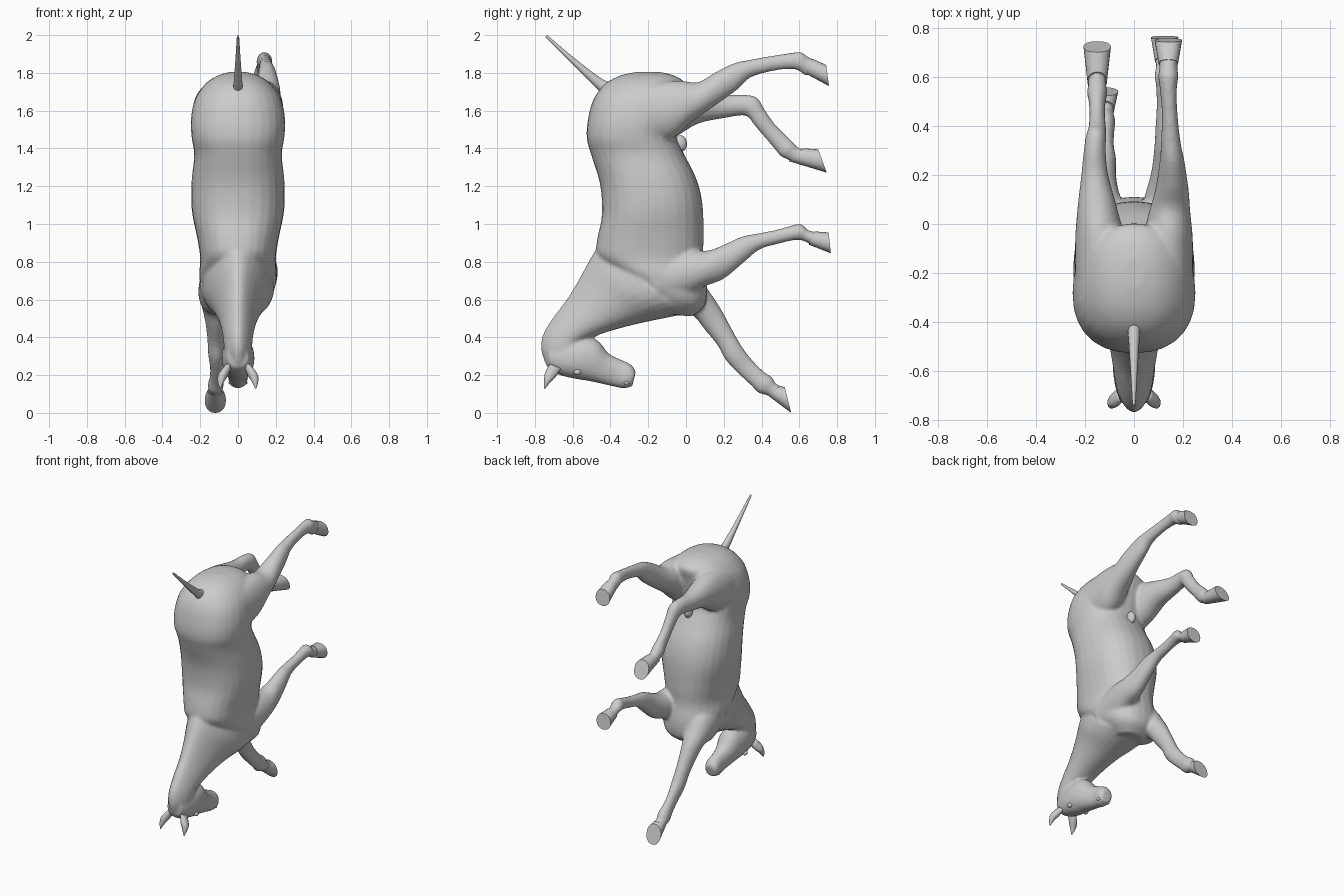
import bpy, bmesh, math
from mathutils import Vector


def spline(rows, steps):
    """Catmull-Rom through rows of numbers."""
    rows = [Vector(r) for r in rows]
    out = []
    for i in range(len(rows) - 1):
        a, b = rows[max(i - 1, 0)], rows[i]
        c, d = rows[i + 1], rows[min(i + 2, len(rows) - 1)]
        for s in range(steps):
            t = s / steps
            out.append(0.5 * (2 * b + (c - a) * t + (2 * a - 5 * b + 4 * c - d) * t * t
                              + (3 * b - a - 3 * c + d) * t ** 3))
    return out + [rows[-1]]


def loft(bm, rows, x=None, n=28, steps=4, power=2.0, egg=0.0):
    """Rows: edge A (y, z), edge B (y, z), half width, x centre."""
    rows = [tuple(r) + ((x or 0.0,) if len(r) == 5 else ()) for r in rows]
    rings = []
    for y1, z1, y2, z2, w, cx in spline(rows, steps):
        ring = []
        for k in range(n):
            t = 2 * math.pi * k / n
            c, s = math.cos(t), math.sin(t)
            c = math.copysign(abs(c) ** (2 / power), c)
            s = math.copysign(abs(s) ** (2 / power), s)
            ring.append(bm.verts.new((cx + w * s * (1 - egg * c),
                                      (y1 + y2) / 2 + (y1 - y2) / 2 * c,
                                      (z1 + z2) / 2 + (z1 - z2) / 2 * c)))
        rings.append(ring)
    faces = [bm.faces.new(rings[0]), bm.faces.new(rings[-1][::-1])]
    for a, b in zip(rings, rings[1:]):
        for k in range(n):
            faces.append(bm.faces.new((a[k], b[k], b[(k + 1) % n], a[(k + 1) % n])))
    bmesh.ops.recalc_face_normals(bm, faces=faces)


def finish(bm, name, angle=40):
    me = bpy.data.meshes.new(name)
    bm.to_mesh(me)
    bm.free()
    ob = bpy.data.objects.new(name, me)
    bpy.context.collection.objects.link(ob)
    bpy.ops.object.select_all(action='DESELECT')
    ob.select_set(True)
    bpy.context.view_layer.objects.active = ob
    bpy.ops.object.shade_smooth_by_angle(angle=math.radians(angle))
    return ob


def ellipsoid(name, loc, size):
    bm = bmesh.new()
    bmesh.ops.create_uvsphere(bm, u_segments=16, v_segments=10, radius=1)
    for v in bm.verts:
        v.co = Vector(loc) + Vector((v.co.x * size[0], v.co.y * size[1], v.co.z * size[2]))
    return finish(bm, name, 180)


# torso: back edge, belly edge, half width
torso = [(-.26, 1.805, -.14, 1.805, .04), (-.35, 1.785, -.06, 1.785, .11),
         (-.43, 1.74, 0, 1.74, .175), (-.49, 1.66, -.01, 1.66, .228),
         (-.52, 1.55, -.03, 1.55, .25), (-.525, 1.45, -.05, 1.46, .245),
         (-.50, 1.36, -.01, 1.37, .232), (-.455, 1.21, .055, 1.24, .246),
         (-.445, 1.05, .088, 1.10, .245), (-.47, .92, .093, .92, .215),
         (-.47, .83, .09, .80, .2), (-.38, .75, .11, .68, .205),
         (-.25, .63, .10, .57, .17), (-.15, .53, .03, .51, .09)]
# neck: crest edge, throat edge
neck = [(-.46, .89, -.02, .52, .185), (-.505, .82, -.12, .50, .17),
        (-.56, .72, -.24, .475, .13), (-.625, .61, -.36, .445, .102),
        (-.70, .51, -.47, .41, .085), (-.755, .42, -.55, .37, .075),
        (-.768, .34, -.58, .31, .07), (-.745, .26, -.60, .25, .055)]
# head: jaw edge, forehead edge
head = [(-.72, .36, -.735, .24, .055), (-.65, .385, -.68, .205, .076),
        (-.56, .40, -.60, .183, .087), (-.47, .385, -.52, .17, .08),
        (-.41, .315, -.45, .155, .062), (-.34, .28, -.385, .14, .05),
        (-.29, .255, -.33, .13, .053), (-.265, .22, -.285, .14, .042)]
# legs: upper edge, lower edge, half width, x
hind_right = [(-.25, 1.74, -.25, 1.42, .10, .14), (-.05, 1.76, -.08, 1.45, .10, .14),
              (.06, 1.75, .03, 1.54, .085, .145), (.15, 1.80, .13, 1.61, .068, .155),
              (.25, 1.85, .27, 1.71, .05, .155), (.33, 1.868, .34, 1.775, .04, .15),
              (.45, 1.89, .46, 1.81, .032, .145), (.55, 1.905, .555, 1.82, .035, .14),
              (.61, 1.91, .60, 1.81, .042, .14), (.645, 1.885, .625, 1.79, .036, .14),
              (.68, 1.87, .655, 1.785, .042, .14)]
hind_left = [(-.25, 1.74, -.25, 1.42, .10, -.14), (-.05, 1.74, -.08, 1.45, .10, -.14),
             (.08, 1.71, .06, 1.53, .08, -.15), (.2, 1.685, .2, 1.56, .055, -.16),
             (.30, 1.685, .30, 1.575, .045, -.16), (.375, 1.67, .335, 1.56, .042, -.155),
             (.42, 1.60, .36, 1.525, .036, -.15), (.47, 1.53, .42, 1.455, .032, -.15),
             (.53, 1.47, .475, 1.39, .035, -.15), (.57, 1.43, .50, 1.36, .042, -.15),
             (.60, 1.40, .54, 1.34, .036, -.15), (.63, 1.40, .57, 1.325, .042, -.15)]
front_right = [(-.2, .82, -.15, .58, .09, .11), (0, .86, 0, .62, .095, .115),
               (.12, .86, .10, .67, .082, .125), (.22, .90, .20, .71, .06, .13),
               (.30, .935, .31, .80, .048, .13), (.38, .95, .39, .865, .038, .125),
               (.48, .97, .49, .895, .033, .125), (.57, .995, .56, .912, .036, .125),
               (.61, 1.0, .60, .915, .042, .125), (.65, .965, .635, .905, .036, .125),
               (.69, .96, .665, .885, .042, .125)]
front_left = [(-.15, .80, -.2, .58, .09, -.11), (.03, .76, -.06, .52, .095, -.115),
              (.125, .64, .03, .52, .075, -.12), (.185, .55, .10, .44, .055, -.12),
              (.245, .44, .165, .36, .045, -.118), (.30, .345, .21, .28, .043, -.115),
              (.355, .275, .28, .205, .033, -.115), (.41, .22, .345, .145, .035, -.115),
              (.455, .19, .385, .105, .042, -.118), (.475, .155, .425, .095, .036, -.12),
              (.505, .142, .45, .08, .042, -.12)]

# body, neck, head and legs fused into one skin
bm = bmesh.new()
loft(bm, torso, power=2.3)
loft(bm, neck, egg=.3)
loft(bm, head, power=2.2)
for leg in (hind_right, hind_left, front_right, front_left):
    loft(bm, leg)
body = finish(bm, "horse_body", 180)
remesh = body.modifiers.new("fuse", 'REMESH')
remesh.mode = 'VOXEL'
remesh.voxel_size = .011
remesh.use_smooth_shade = True
soft = body.modifiers.new("soften", 'SMOOTH')
soft.factor = .5
soft.iterations = 4

# hooves: flare from the leg end down to the flat sole
soles = {"hind_right_hoof": (hind_right, (.742, 1.842, .757, 1.73)),
         "hind_left_hoof": (hind_left, (.70, 1.395, .745, 1.272)),
         "front_right_hoof": (front_right, (.755, .955, .767, .845)),
         "front_left_hoof": (front_left, (.523, .135, .557, 0))}
for name, (leg, sole) in soles.items():
    bm = bmesh.new()
    top = Vector(leg[-1])
    end = Vector(sole + (.056, top[5]))
    rows = [top + (end - top) * t for t in (-.15, 0, .5, 1)]
    loft(bm, rows, steps=1, n=24, power=2.2)
    finish(bm, name, 35)

# ears and eyes, one per side
for side, word in ((1, "right"), (-1, "left")):
    bm = bmesh.new()
    loft(bm, [(-.72, .26, -.66, .235, .02, .05 * side), (-.745, .215, -.69, .19, .027, .077 * side),
              (-.752, .17, -.715, .165, .018, .09 * side),
              (-.752, .13, -.745, .13, .003, .094 * side)], n=14)
    finish(bm, word + "_ear", 60)
    ellipsoid(word + "_eye", (.07 * side, -.575, .215), (.014, .02, .015))
    ellipsoid(word + "_nostril", (.038 * side, -.315, .16), (.012, .016, .011))

# tail
bm = bmesh.new()
loft(bm, [(-.38, 1.75, -.43, 1.68, .03), (-.44, 1.765, -.475, 1.72, .024),
          (-.58, 1.87, -.60, 1.845, .015), (-.735, 2.0, -.745, 1.99, .006)], n=14)
finish(bm, "tail", 60)

# sheath between the hind legs
ellipsoid("sheath", (0, -.03, 1.425), (.028, .035, .045))
